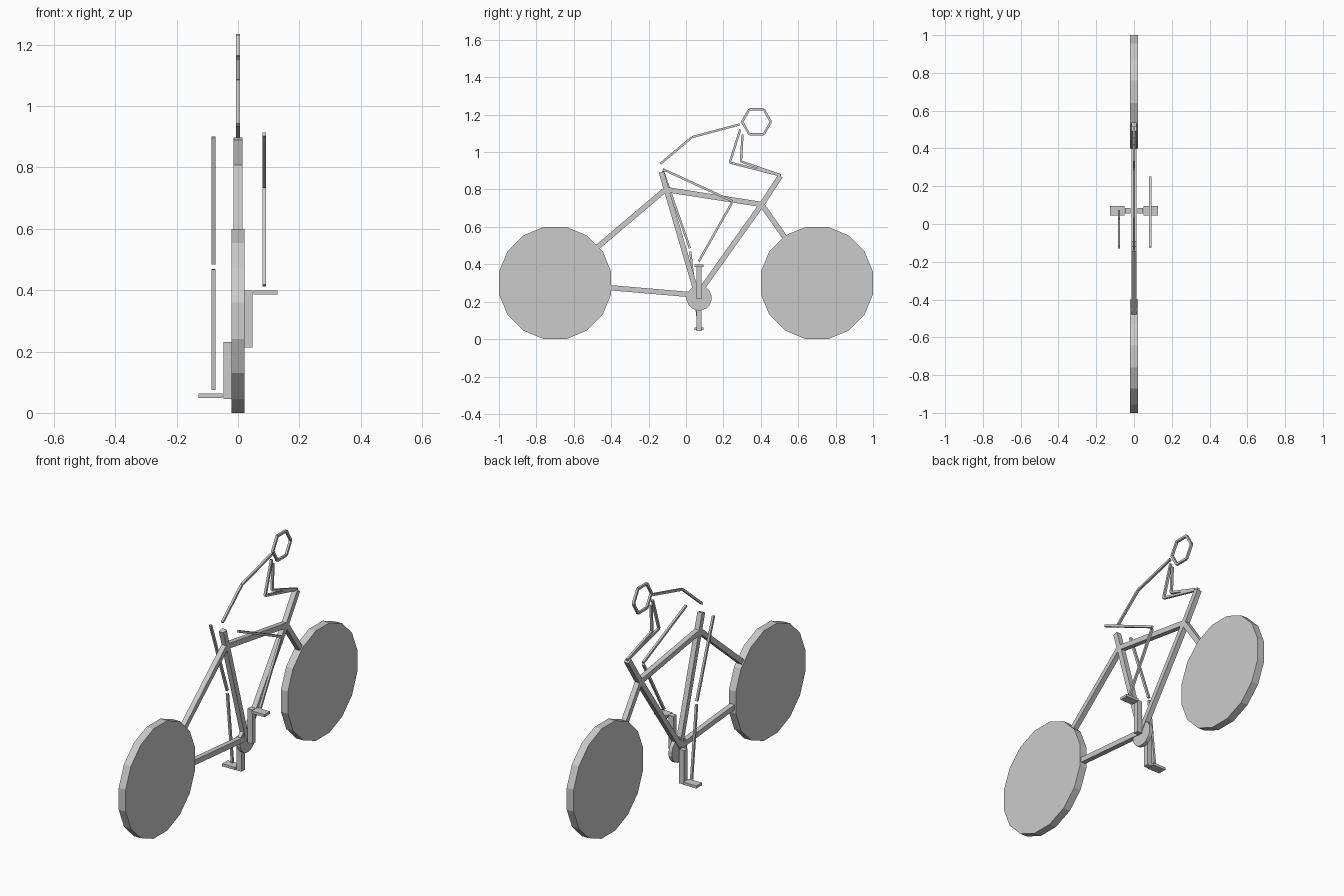
import bpy
import math
from mathutils import Matrix, Vector

if "Cube" in bpy.data.objects:
    bpy.data.objects.remove(bpy.data.objects["Cube"])

grey = bpy.data.materials.new("plain grey")
grey.diffuse_color = (0.6, 0.6, 0.6, 1)
grey.use_nodes = True
grey.node_tree.nodes["Principled BSDF"].inputs["Base Color"].default_value = grey.diffuse_color


def finish(obj, name):
    obj.name = name
    obj.data.materials.append(grey)
    return obj


def box(name, center, size):
    bpy.ops.mesh.primitive_cube_add(size=1, location=center)
    obj = finish(bpy.context.object, name)
    obj.data.transform(Matrix.Diagonal((*size, 1)))
    return obj


def bar(name, a, b, width, x=0.0):
    """Square bar between two (y, z) points in the plane at x."""
    a, b = Vector((x, *a)), Vector((x, *b))
    d = b - a
    obj = box(name, (a + b) / 2, (width, width, d.length))
    obj.rotation_euler.x = math.atan2(-d.y, d.z)
    return obj


def path(name, points, width, x=0.0):
    for i, (a, b) in enumerate(zip(points, points[1:])):
        bar(f"{name}_{i + 1}", a, b, width, x)


def disc(name, y, z, radius, depth, sides):
    """Flat-sided disc facing x, with flats at top and bottom."""
    bpy.ops.mesh.primitive_cylinder_add(
        vertices=sides, radius=radius / math.cos(math.pi / sides), depth=depth)
    obj = finish(bpy.context.object, name)
    obj.data.transform(Matrix.Rotation(math.pi / 2, 4, 'Y')
                       @ Matrix.Rotation(math.pi / sides, 4, 'Z'))
    obj.location = (0, y, z)


# Wheels and chainring
disc("rear_wheel", -0.70, 0.30, 0.30, 0.042, 16)
disc("front_wheel", 0.70, 0.30, 0.30, 0.042, 16)
disc("chainring", 0.07, 0.22, 0.066, 0.02, 16)

# Frame tubes
TUBE = 0.028
rear_hub, front_hub = (-0.70, 0.30), (0.70, 0.30)
crank, seat_joint, head = (0.06, 0.235), (-0.11, 0.80), (0.405, 0.72)
bar("seat_stay", rear_hub, seat_joint, TUBE)
bar("chain_stay", rear_hub, crank, TUBE)
bar("seat_tube", (-0.132, 0.893), crank, TUBE)
bar("top_tube", seat_joint, head, TUBE)
bar("down_tube", crank, head, TUBE)
bar("steering_tube", head, (0.505, 0.872), TUBE)
bar("fork", head, front_hub, TUBE)

# Cranks and pedals: right side up, left side down
for side, s in (("right", 1), ("left", -1)):
    box(f"{side}_crank", (s * 0.033, 0.07, 0.222 + s * 0.0845), (0.03, 0.028, 0.186))
    box(f"{side}_pedal", (s * 0.089, 0.07, 0.224 + s * 0.168), (0.078, 0.048, 0.014))

# Stick rider: torso, arms, head ring
STICK = 0.012
path("back", [(0.287, 1.148), (0.032, 1.08), (-0.136, 0.938)], STICK)
path("near_arm", [(0.290, 1.120), (0.234, 0.944), (0.508, 0.874)], STICK)
path("far_arm", [(0.302, 1.095), (0.294, 0.950), (0.508, 0.876)], STICK)
ring = [(0.377 + 0.077 * math.cos(i * math.pi / 3),
         1.162 + 0.077 * math.sin(i * math.pi / 3)) for i in range(7)]
path("head_ring", ring, STICK)

# Stick rider: legs
bar("right_thigh", (-0.123, 0.908), (0.248, 0.738), STICK, 0.086)
bar("right_shin", (0.245, 0.728), (0.068, 0.415), STICK, 0.086)
bar("left_thigh", (-0.123, 0.898), (0.021, 0.486), STICK, -0.08)
bar("left_shin", (0.023, 0.468), (0.066, 0.076), STICK, -0.08)
